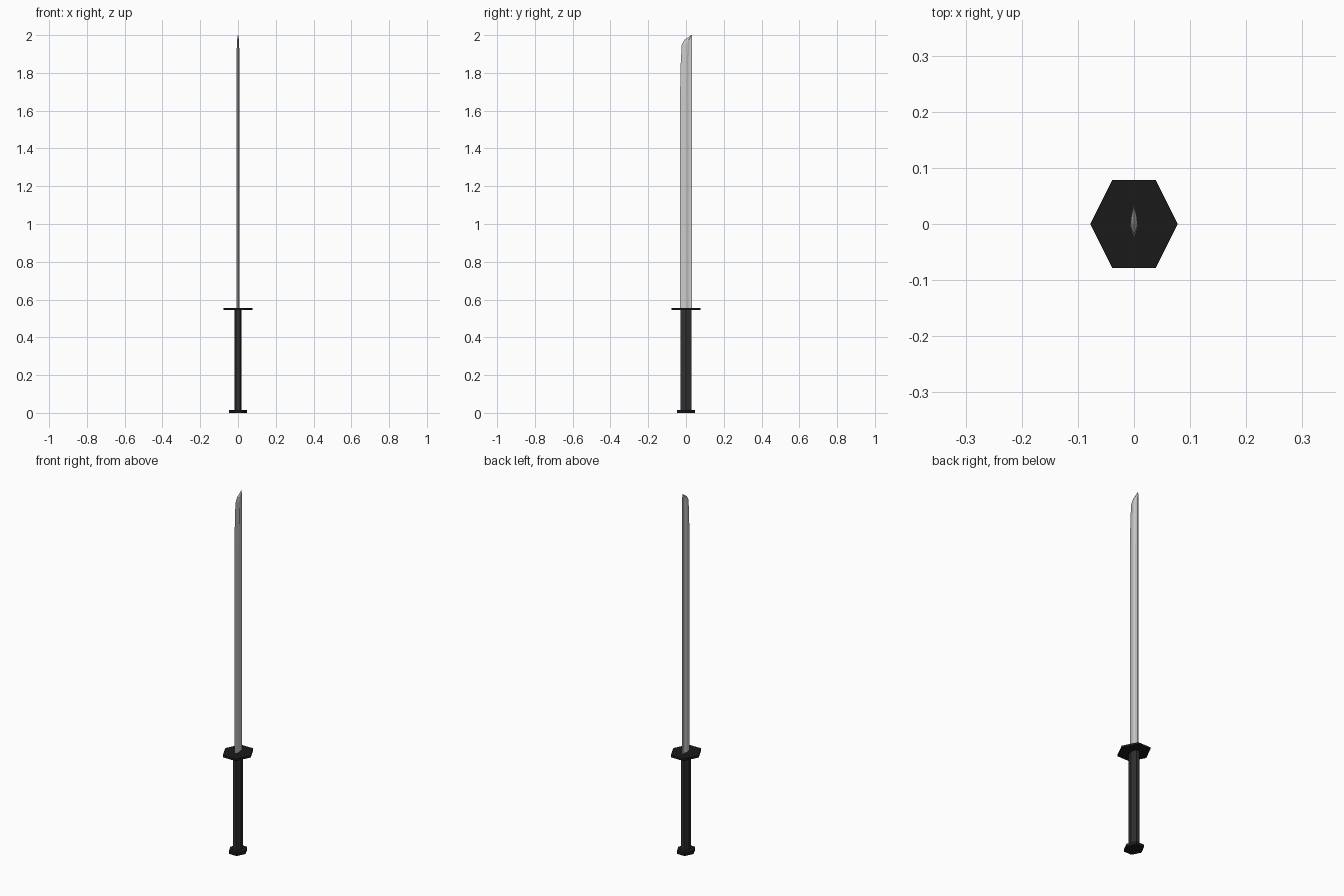
import bpy, bmesh

if "Cube" in bpy.data.objects:
    bpy.data.objects.remove(bpy.data.objects["Cube"])


def material(name, value):
    m = bpy.data.materials.new(name)
    m.diffuse_color = (value, value, value, 1)
    m.use_nodes = True
    m.node_tree.nodes["Principled BSDF"].inputs["Base Color"].default_value = m.diffuse_color
    return m


def loft(name, rings, mat=None):
    """Skin a stack of equal-length rings and cap both ends."""
    bm = bmesh.new()
    loops = [[bm.verts.new(p) for p in ring] for ring in rings]
    n = len(loops[0])
    for a, b in zip(loops, loops[1:]):
        for i in range(n):
            j = (i + 1) % n
            bm.faces.new((a[i], a[j], b[j], b[i]))
    bm.faces.new(loops[0][::-1])
    bm.faces.new(loops[-1])
    bmesh.ops.recalc_face_normals(bm, faces=bm.faces)
    me = bpy.data.meshes.new(name)
    bm.to_mesh(me)
    bm.free()
    ob = bpy.data.objects.new(name, me)
    bpy.context.collection.objects.link(ob)
    if mat:
        me.materials.append(mat)
    return ob


def hex_prism(name, rx, ry, z0, z1, mat):
    """Hexagon with points on x and flats on y."""
    outline = [(rx, 0), (rx / 2, ry), (-rx / 2, ry),
               (-rx, 0), (-rx / 2, -ry), (rx / 2, -ry)]
    return loft(name, [[(x, y, z) for x, y in outline] for z in (z0, z1)], mat)


black = material("black_metal", 0.01)
dark = material("dark_wrap", 0.03)

# Pommel, grip and guard
hex_prism("pommel", 0.047, 0.047, 0.0, 0.016, black)
hex_prism("grip", 0.019, 0.029, 0.016, 0.545, dark)
hex_prism("guard", 0.078, 0.078, 0.545, 0.556, black)

# Blade: half section from cutting edge (-y) to spine (+y), mirrored in x
SPINE = 0.031
half = [(0.0072, -0.004), (0.0072, 0.004), (0.003, 0.013), (0.003, SPINE)]
section = [(0, -0.031)] + half + [(-x, y) for x, y in reversed(half)]

# Stations: height, edge-to-spine width factor, thickness factor
stations = [(0.55, 1, 1), (1.70, 1, 1), (1.85, 0.95, 1),
            (1.95, 0.86, 0.9), (1.975, 0.64, 0.7), (2.0, 0.04, 0.15)]
loft("blade", [[(x * t, SPINE + (y - SPINE) * w, z) for x, y in section]
               for z, w, t in stations])
